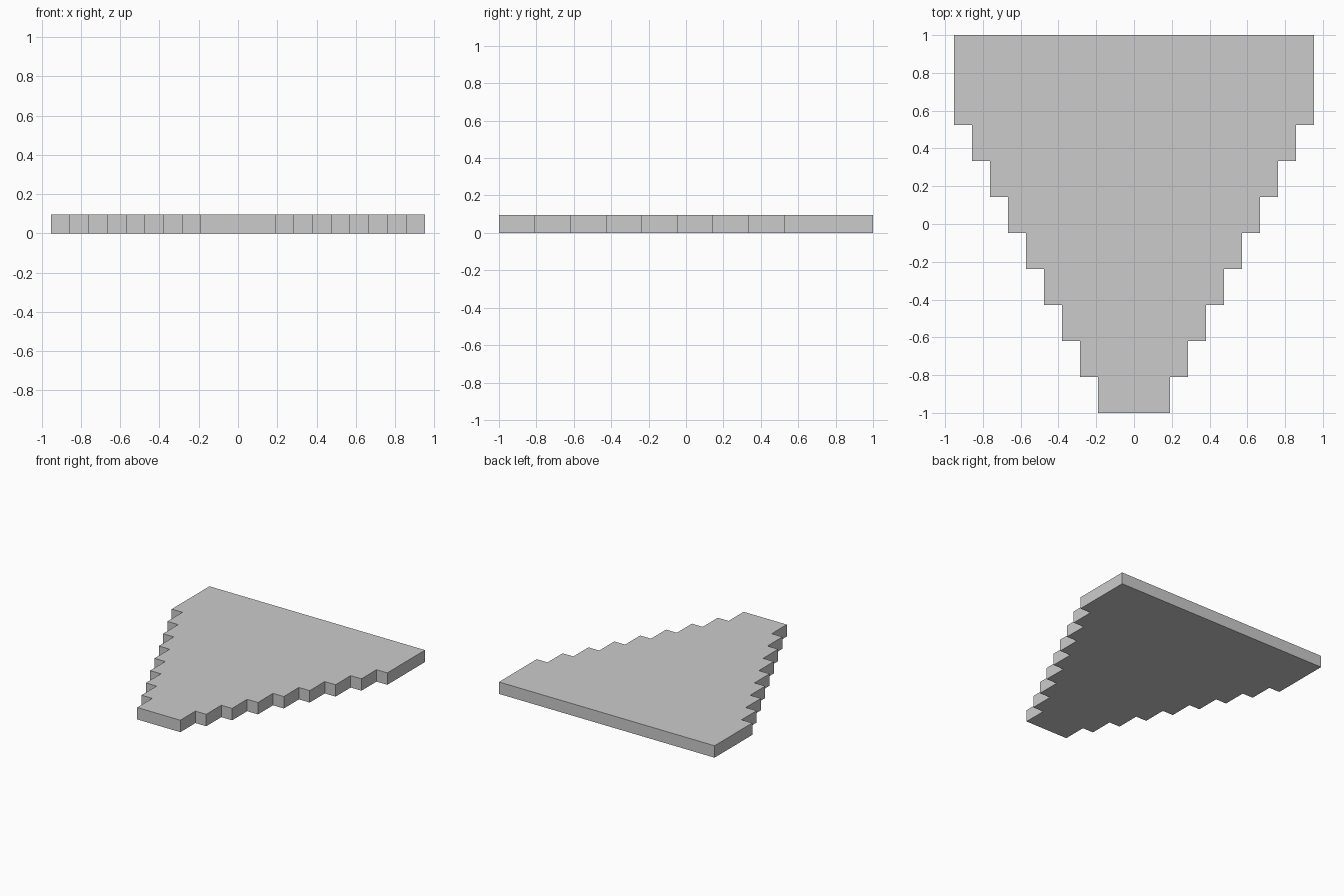
import bpy
import bmesh

if "Cube" in bpy.data.objects:
    bpy.data.objects.remove(bpy.data.objects["Cube"])

U = 2 / 21      # one module: plate thickness and sideways step
STEPS = 9       # rows from the narrow front to the wide back

# Right-hand stepped edge, front to back
right = []
for i in range(STEPS):
    x = (2 + i) * U
    y_front = -1 + 2 * U * i
    y_back = 1 if i == STEPS - 1 else y_front + 2 * U
    right += [(x, y_front), (x, y_back)]

# Close the outline with the mirrored left edge
outline = right + [(-x, y) for x, y in reversed(right)]

# Extrude the outline into a flat plate
bm = bmesh.new()
face = bm.faces.new([bm.verts.new((x, y, 0)) for x, y in outline])
ext = bmesh.ops.extrude_face_region(bm, geom=[face], use_keep_orig=True)
top = [v for v in ext["geom"] if isinstance(v, bmesh.types.BMVert)]
bmesh.ops.translate(bm, verts=top, vec=(0, 0, U))
bmesh.ops.recalc_face_normals(bm, faces=bm.faces)

mesh = bpy.data.meshes.new("stepped_wedge_plate")
bm.to_mesh(mesh)
bm.free()
plate = bpy.data.objects.new("stepped_wedge_plate", mesh)
bpy.context.collection.objects.link(plate)
